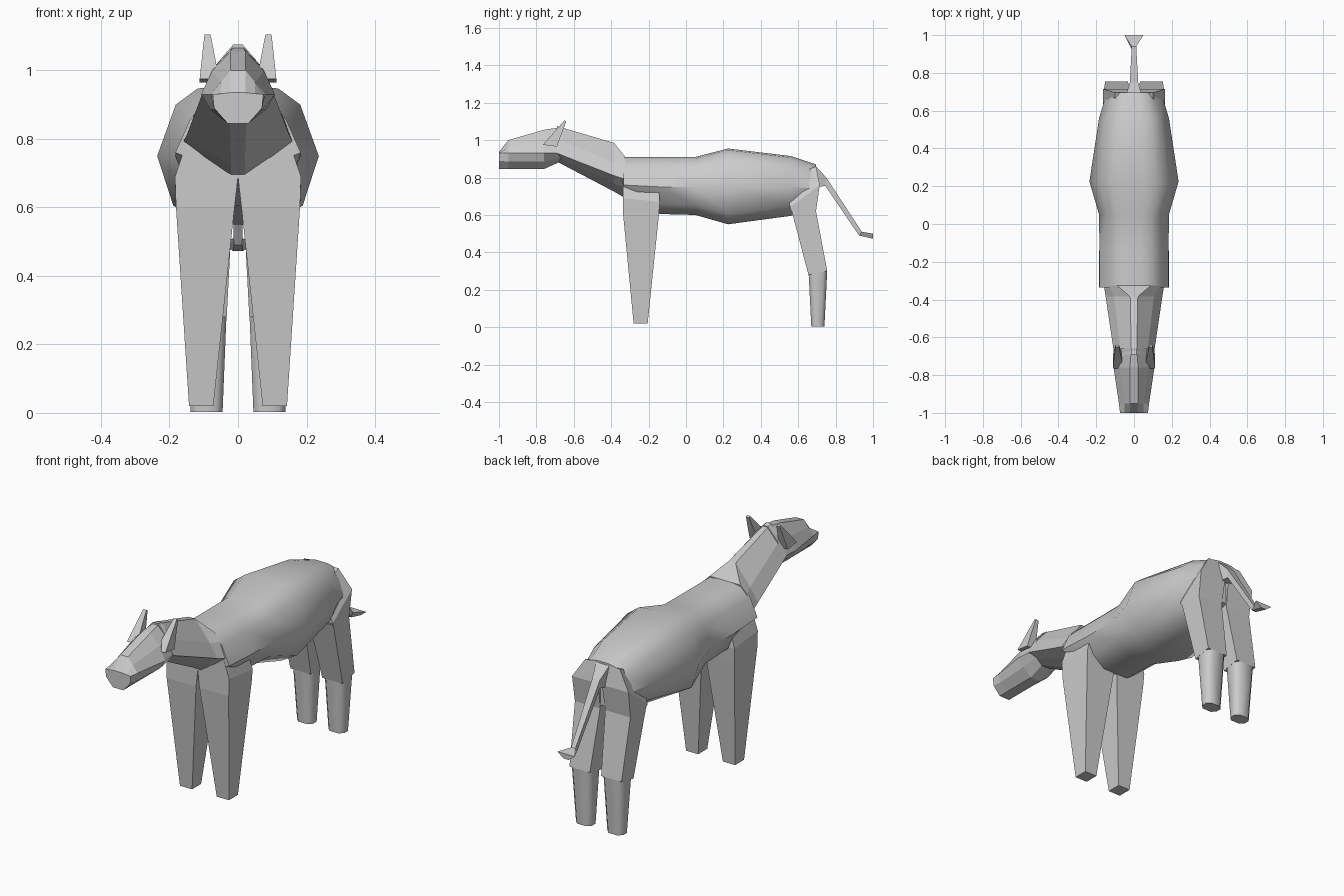
import bpy, bmesh
from math import radians


def loft(name, rings, smooth=None):
    # Skin a list of equal-length closed rings and cap both ends
    bm = bmesh.new()
    rows = [[bm.verts.new(p) for p in r] for r in rings]
    n = len(rows[0])
    for a, b in zip(rows, rows[1:]):
        for i in range(n):
            j = (i + 1) % n
            bm.faces.new((a[i], a[j], b[j], b[i]))
    bm.faces.new(rows[0][::-1])
    bm.faces.new(rows[-1])
    bmesh.ops.recalc_face_normals(bm, faces=bm.faces)
    me = bpy.data.meshes.new(name)
    bm.to_mesh(me)
    bm.free()
    ob = bpy.data.objects.new(name, me)
    bpy.context.collection.objects.link(ob)
    if smooth:
        bpy.ops.object.select_all(action='DESELECT')
        ob.select_set(True)
        bpy.context.view_layer.objects.active = ob
        bpy.ops.object.shade_smooth_by_angle(angle=radians(smooth))
    return ob


def sym(y, half):
    # Mirrored cross-section at depth y from its right half (x, z)
    return [(x, y, z) for x, z in half] + [(-x, y, z) for x, z in reversed(half)]


def quad(x0, x1, yf, zf, yb, zb, s):
    # Leg section with front edge (yf, zf) and back edge (yb, zb)
    return [(s*x0, yf, zf), (s*x1, yf, zf), (s*x1, yb, zb), (s*x0, yb, zb)]


def chamfered(x0, x1, y0, y1, z, s, c=0.02):
    pts = [(x0+c, y0), (x1-c, y0), (x1, y0+c), (x1, y1-c),
           (x1-c, y1), (x0+c, y1), (x0, y1-c), (x0, y0+c)]
    return [(s*x, y, z) for x, y in pts]


# Torso: y, top z, bottom z, half width, z of widest point
torso = [(-0.335, 0.91, 0.69, 0.183, 0.76), (-0.14, 0.91, 0.605, 0.183, 0.75),
         (0.05, 0.91, 0.60, 0.185, 0.75), (0.225, 0.955, 0.55, 0.236, 0.75),
         (0.56, 0.915, 0.595, 0.185, 0.75), (0.695, 0.87, 0.64, 0.145, 0.74)]
rings = []
for y, t, b, w, m in torso:
    rings.append(sym(y, [(w*0.22, t), (w*0.5, t-0.008), (w*0.77, t-0.055), (w, m),
                         (w*0.8, b+0.055), (w*0.4, b)]))
loft("torso", rings, 40)

# Neck
loft("neck", [
    sym(-0.325, [(0.09, 0.91), (0.13, 0.87), (0.16, 0.79), (0.10, 0.745), (0.02, 0.69)]),
    sym(-0.385, [(0.02, 0.985), (0.105, 0.88), (0.15, 0.81), (0.095, 0.765), (0.02, 0.725)]),
    sym(-0.69, [(0.014, 1.075), (0.07, 1.01), (0.105, 0.93), (0.06, 0.91), (0.025, 0.885)])])

# Head
loft("head", [
    sym(-0.66, [(0.014, 1.07), (0.07, 1.01), (0.10, 0.93), (0.07, 0.91), (0.025, 0.89)]),
    sym(-0.76, [(0.022, 1.055), (0.075, 1.00), (0.108, 0.93), (0.08, 0.885), (0.03, 0.845)]),
    sym(-0.95, [(0.022, 1.00), (0.05, 0.965), (0.08, 0.93), (0.07, 0.885), (0.03, 0.845)]),
    sym(-1.0, [(0.022, 0.935), (0.05, 0.932), (0.074, 0.93), (0.07, 0.89), (0.03, 0.845)])])

for s, side in ((1, "right"), (-1, "left")):
    # Ears
    loft("ear_" + side, [
        [(s*0.055, -0.765, 0.975), (s*0.112, -0.765, 0.975),
         (s*0.112, -0.69, 0.965), (s*0.06, -0.69, 0.965)],
        [(s*0.08, -0.65, 1.105), (s*0.098, -0.65, 1.105),
         (s*0.098, -0.64, 1.10), (s*0.08, -0.64, 1.10)]])
    # Front legs
    loft("front_leg_" + side, [
        quad(0.0, 0.15, -0.336, 0.79, -0.15, 0.79, s),
        quad(0.0, 0.184, -0.336, 0.69, -0.14, 0.67, s),
        quad(0.01, 0.181, -0.336, 0.60, -0.145, 0.60, s),
        quad(0.072, 0.143, -0.28, 0.02, -0.205, 0.02, s)])
    # Hind thighs
    loft("hind_thigh_" + side, [
        quad(0.01, 0.10, 0.55, 0.80, 0.695, 0.86, s),
        quad(0.01, 0.165, 0.555, 0.64, 0.715, 0.76, s),
        quad(0.015, 0.162, 0.565, 0.62, 0.695, 0.62, s),
        quad(0.033, 0.152, 0.655, 0.28, 0.755, 0.30, s)])
    # Hind shanks
    loft("hind_shank_" + side, [
        chamfered(0.033, 0.152, 0.655, 0.755, 0.30, s),
        chamfered(0.045, 0.138, 0.67, 0.74, 0.003, s)], 50)

# Tail with flared tip
loft("tail", [
    [(-0.04, 0.69, 0.865), (0.04, 0.69, 0.865), (0.03, 0.705, 0.75), (-0.03, 0.705, 0.75)],
    [(-0.022, 0.75, 0.80), (0.022, 0.75, 0.80), (0.02, 0.745, 0.755), (-0.02, 0.745, 0.755)],
    [(-0.012, 0.94, 0.51), (0.012, 0.94, 0.51), (0.012, 0.925, 0.49), (-0.012, 0.925, 0.49)],
    [(-0.05, 1.0, 0.50), (0.05, 1.0, 0.50), (0.015, 1.0, 0.473), (-0.015, 1.0, 0.473)]])
